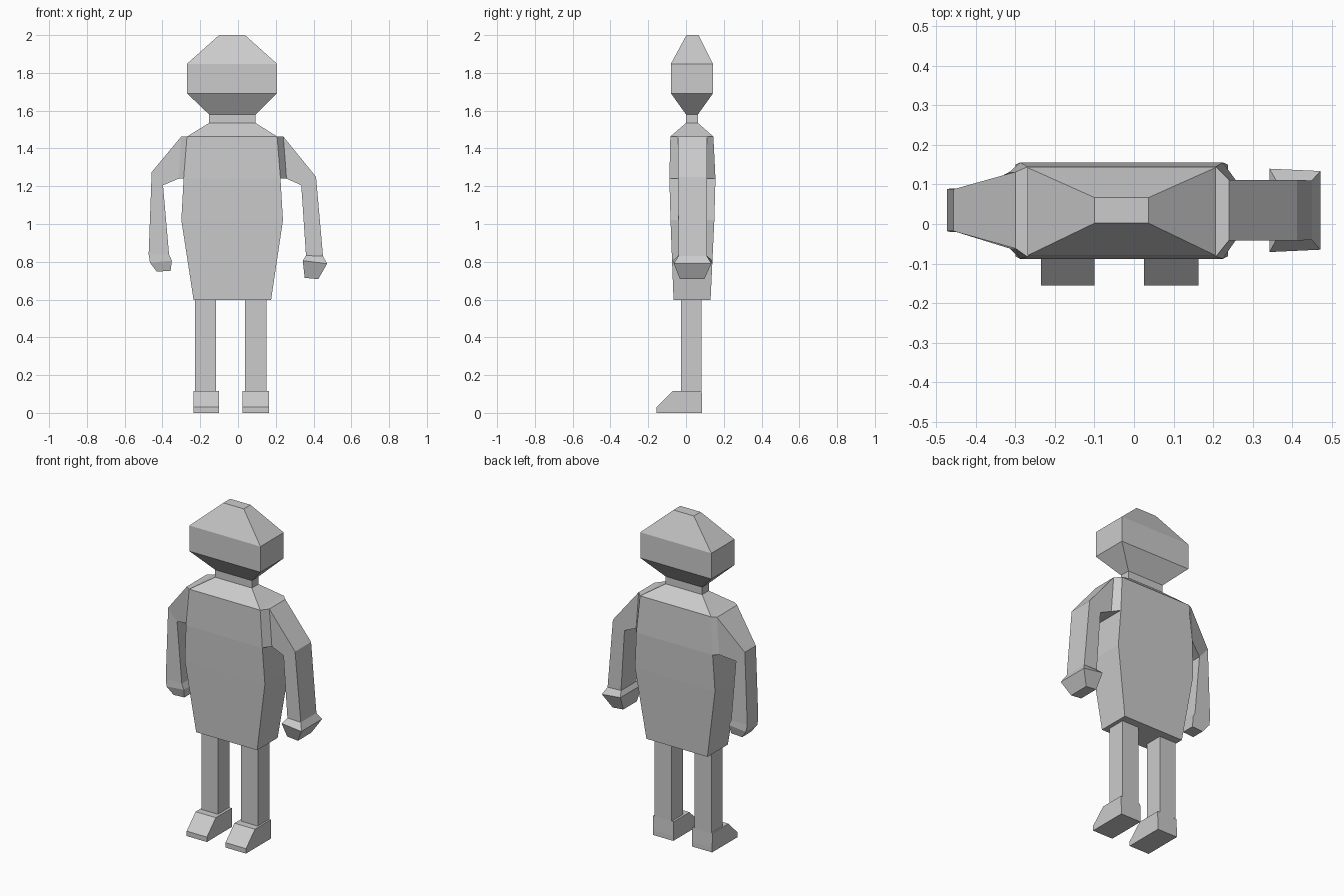
import bpy, bmesh


def loft(name, rings, caps=(True, True), skip=()):
    """Skin four-sided rings in order; skip holds (ring, side) openings."""
    bm = bmesh.new()
    loops = [[bm.verts.new(p) for p in ring] for ring in rings]
    for i, (a, b) in enumerate(zip(loops, loops[1:])):
        for k in range(4):
            if (i, k) not in skip:
                n = (k + 1) % 4
                bm.faces.new((a[k], a[n], b[n], b[k]))
    if caps[0]:
        bm.faces.new(loops[0][::-1])
    if caps[1]:
        bm.faces.new(loops[-1])
    bmesh.ops.recalc_face_normals(bm, faces=bm.faces)
    me = bpy.data.meshes.new(name)
    bm.to_mesh(me)
    bm.free()
    ob = bpy.data.objects.new(name, me)
    bpy.context.collection.objects.link(ob)
    return ob


def level(z, x0, x1, y0, y1):
    """Horizontal rectangle."""
    return [(x0, y0, z), (x1, y0, z), (x1, y1, z), (x0, y1, z)]


def section(xo, zo, xi, zi, y0, y1, t=0.0):
    """Arm section between an outer and an inner edge; t narrows the inner edge."""
    return [(xo, y0, zo), (xo, y1, zo), (xi, y1 - t, zi), (xi, y0 + t, zi)]


def start(x_top, x_low):
    """Opening in the side of the torso that an arm grows from."""
    return [(x_top, -0.083, 1.463), (x_top, 0.145, 1.463),
            (x_low, 0.156, 1.24), (x_low, -0.088, 1.24)]


# torso, open at the shoulders and neck
loft("torso", [
    level(0.597, -0.235, 0.175, -0.066, 0.13),
    level(1.02, -0.30, 0.238, -0.082, 0.15),
    level(1.24, -0.288, 0.225, -0.088, 0.156),
    level(1.463, -0.27, 0.207, -0.083, 0.145),
    level(1.535, -0.153, 0.093, 0.0, 0.063),
], caps=(True, False), skip={(2, 1), (2, 3)})

# neck and head
loft("head", [
    level(1.535, -0.153, 0.093, 0.0, 0.063),
    level(1.58, -0.153, 0.093, 0.0, 0.063),
    level(1.692, -0.27, 0.207, -0.08, 0.143),
    level(1.848, -0.27, 0.207, -0.08, 0.143),
    level(2.0, -0.10, 0.037, 0.002, 0.067),
], caps=(False, True))

# arm on the +x side, with a flared hand
loft("arm_right", [
    start(0.207, 0.225),
    section(0.24, 1.463, 0.257, 1.24, -0.042, 0.112),
    section(0.413, 1.25, 0.335, 1.205, -0.042, 0.112),
    section(0.45, 0.83, 0.36, 0.833, -0.04, 0.11),
    section(0.472, 0.79, 0.343, 0.806, -0.065, 0.134, -0.006),
    section(0.425, 0.708, 0.353, 0.715, -0.032, 0.097),
], caps=(False, True))

# arm on the -x side, tapering to a slimmer hand
loft("arm_left", [
    start(-0.27, -0.288),
    section(-0.30, 1.463, -0.315, 1.24, -0.062, 0.132),
    section(-0.457, 1.275, -0.397, 1.205, -0.018, 0.088),
    section(-0.473, 0.84, -0.365, 0.838, -0.018, 0.088),
    section(-0.466, 0.795, -0.35, 0.806, -0.02, 0.09),
    section(-0.43, 0.748, -0.357, 0.752, -0.005, 0.075),
], caps=(False, True))

# legs and wedge-toed feet
for side, l0, l1, f0, f1 in (("left", -0.228, -0.116, -0.236, -0.10),
                             ("right", 0.038, 0.152, 0.025, 0.163)):
    loft("leg_" + side, [level(0.115, l0, l1, -0.027, 0.083),
                         level(0.597, l0, l1, -0.027, 0.083)],
         caps=(False, False))
    loft("foot_" + side, [level(0.0, f0, f1, -0.156, 0.086),
                          level(0.03, f0, f1, -0.156, 0.086),
                          level(0.115, f0, f1, -0.07, 0.083)])
